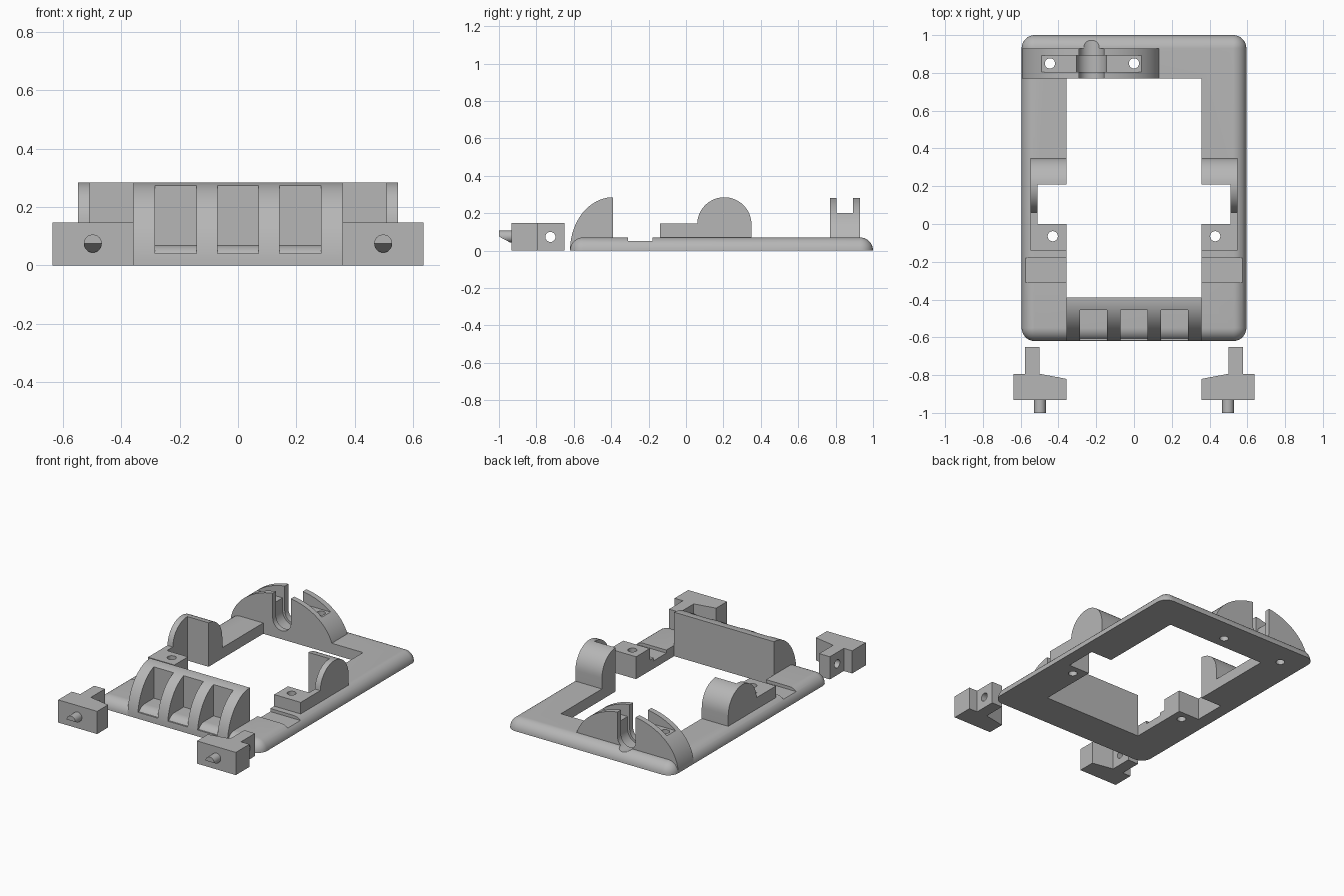
import bpy, bmesh
from math import sin, cos, pi, radians

default = bpy.data.objects.get("Cube")
if default:
    bpy.data.objects.remove(default, do_unlink=True)

grey = bpy.data.materials.new("plain grey")
grey.use_nodes = True
GREY = (0.47, 0.47, 0.47, 1)
grey.diffuse_color = GREY
grey.node_tree.nodes["Principled BSDF"].inputs["Base Color"].default_value = GREY


def finish(name, bm):
    bmesh.ops.remove_doubles(bm, verts=bm.verts, dist=1e-4)
    bmesh.ops.recalc_face_normals(bm, faces=bm.faces)
    mesh = bpy.data.meshes.new(name)
    bm.to_mesh(mesh)
    bm.free()
    mesh.materials.append(grey)
    ob = bpy.data.objects.new(name, mesh)
    bpy.context.collection.objects.link(ob)
    return ob


def prism(name, pts, axis, a, b):
    """Extrude a 2D outline along one axis from a to b."""
    place = {"x": lambda p, d: (d, p[0], p[1]),
             "y": lambda p, d: (p[0], d, p[1]),
             "z": lambda p, d: (p[0], p[1], d)}[axis]
    bm = bmesh.new()
    lo, hi = ([bm.verts.new(place(p, d)) for p in pts] for d in (a, b))
    bm.faces.new(lo)
    bm.faces.new(hi)
    n = len(pts)
    for i in range(n):
        j = (i + 1) % n
        bm.faces.new((lo[i], lo[j], hi[j], hi[i]))
    return finish(name, bm)


def box(name, x0, x1, y0, y1, z0, z1):
    return prism(name, [(x0, y0), (x1, y0), (x1, y1), (x0, y1)], "z", z0, z1)


def arc(cx, cy, rx, ry, start, end, n=24):
    steps = [radians(start + (end - start) * i / n) for i in range(n + 1)]
    return [(cx + rx * cos(t), cy + ry * sin(t)) for t in steps]


def rod(name, cx, cy, r, axis, a, b):
    return prism(name, arc(cx, cy, r, r, 0, 345, 23), axis, a, b)


def cut(ob, cutters):
    """Subtract the cutters from the object and remove them."""
    for c in cutters:
        c.hide_render = True
        mod = ob.modifiers.new("cut", "BOOLEAN")
        mod.operation = "DIFFERENCE"
        mod.solver = "EXACT"
        mod.object = c
    graph = bpy.context.evaluated_depsgraph_get()
    mesh = bpy.data.meshes.new_from_object(ob.evaluated_get(graph))
    ob.modifiers.clear()
    ob.data = mesh
    for c in cutters:
        bpy.data.objects.remove(c, do_unlink=True)
    return ob


# Shared dimensions
W, FRONT, BACK, T = 0.595, -0.62, 1.0, 0.07
INNER, TOP = 0.358, 0.285
ARCH_X, BORE_Z = -0.225, 0.12
HOLE = 0.027


def rounded_plate(name):
    """Plate whose upper outside edge is a quarter round."""
    bm = bmesh.new()
    rings = []
    for k in range(9):
        t = pi / 2 * k / 8
        r = T * cos(t)
        ring = []
        for cx, cy, start in ((W - T, BACK - T, 0), (T - W, BACK - T, 90),
                              (T - W, FRONT + T, 180), (W - T, FRONT + T, 270)):
            ring += arc(cx, cy, r, r, start, start + 90, 8)
        rings.append([bm.verts.new((x, y, T * sin(t))) for x, y in ring])
    for a, b in zip(rings, rings[1:]):
        for i in range(len(a)):
            j = (i + 1) % len(a)
            bm.faces.new((a[i], a[j], b[j], b[i]))
    bm.faces.new(rings[0])
    bm.faces.new(rings[-1])
    return finish(name, bm)


def u_slot(r, y0, y1):
    """Round-bottomed slot, open at the top."""
    pts = arc(ARCH_X, BORE_Z, r, r, 180, 360) + [(ARCH_X + r, 0.4), (ARCH_X - r, 0.4)]
    return prism("slot_cutter", pts, "y", y0, y1)


def arch_cutters():
    holes = [rod("hole_cutter", x, 0.85, HOLE, "z", -0.1, 0.4) for x in (-0.445, 0.0)]
    return holes + [u_slot(0.065, 0.7, 1.1), u_slot(0.08, 0.805, 0.893)]


def side_cutters(s):
    return [box("notch_cutter", s * 0.3, s * 0.51, 0, 0.21, -0.1, 0.4),
            rod("hole_cutter", s * 0.43, -0.065, HOLE, "z", -0.1, 0.4)]


# Base frame with window, side notches, grooves and screw holes
base = rounded_plate("base_frame")
base_cutters = [box("window_cutter", -INNER, INNER, -0.39, 0.77, -0.1, 0.2)]
for s in (1, -1):
    base_cutters += side_cutters(s)
    base_cutters.append(box("groove_cutter", s * 0.3, s * 0.7, -0.31, -0.18, 0.05, 0.2))
cut(base, base_cutters + arch_cutters())

# Curved front bar with three pockets
bar = prism("front_bar", arc(-0.39, 0, 0.23, TOP, 180, 90) + [(-0.39, 0)],
            "x", -INNER, INNER)
cut(bar, [box("pocket_cutter", x - 0.071, x + 0.071, -0.8, -0.455, 0.04, 0.4)
          for x in (-0.214, 0, 0.214)])

# Rear arch with a top channel and a round-bottomed bore
arch = prism("rear_arch", arc(ARCH_X, 0, 0.37, TOP, 180, 0, 48), "y", 0.77, 0.93)
channel = box("channel_cutter", -0.6, 0.2, 0.805, 0.893, 0.2, 0.4)
cut(arch, [channel] + arch_cutters())

parts = [base, bar, arch]
for s, side in ((1, "left"), (-1, "right")):
    # Side support: low block running into a rounded cheek
    outline = ([(-0.14, T), (-0.14, 0.145), (0.06, 0.145)]
               + arc(0.205, 0.14, 0.145, 0.145, 178, 0) + [(0.35, T)])
    support = prism(side + "_support", outline, "x", s * INNER, s * 0.548)
    cut(support, side_cutters(s))

    # Loose clip: stepped body with a cross hole in its stem
    plan = [(0.358, -0.932), (0.637, -0.932), (0.637, -0.793), (0.577, -0.793),
            (0.577, -0.65), (0.5, -0.65), (0.5, -0.793), (0.358, -0.82)]
    clip = prism(side + "_clip", [(s * x, y) for x, y in plan], "z", 0, 0.147)
    cut(clip, [rod("hole_cutter", -0.725, 0.073, HOLE, "x", s * 0.45, s * 0.62)])

    # Pin on the clip, chamfered below
    pin = rod(side + "_pin", s * 0.498, 0.075, 0.031, "y", -1.0, -0.92)
    wedge = [(-1.05, 0), (-0.925, 0.0), (-0.94, 0.043), (-1.0, 0.075), (-1.05, 0.1)]
    cut(pin, [prism("chamfer_cutter", wedge, "x", s * 0.4, s * 0.6)])
    parts += [support, clip, pin]

# Smooth the round surfaces, keep the edges sharp
bpy.ops.object.select_all(action="DESELECT")
for ob in parts:
    ob.select_set(True)
bpy.context.view_layer.objects.active = base
bpy.ops.object.shade_smooth_by_angle(angle=radians(30))
